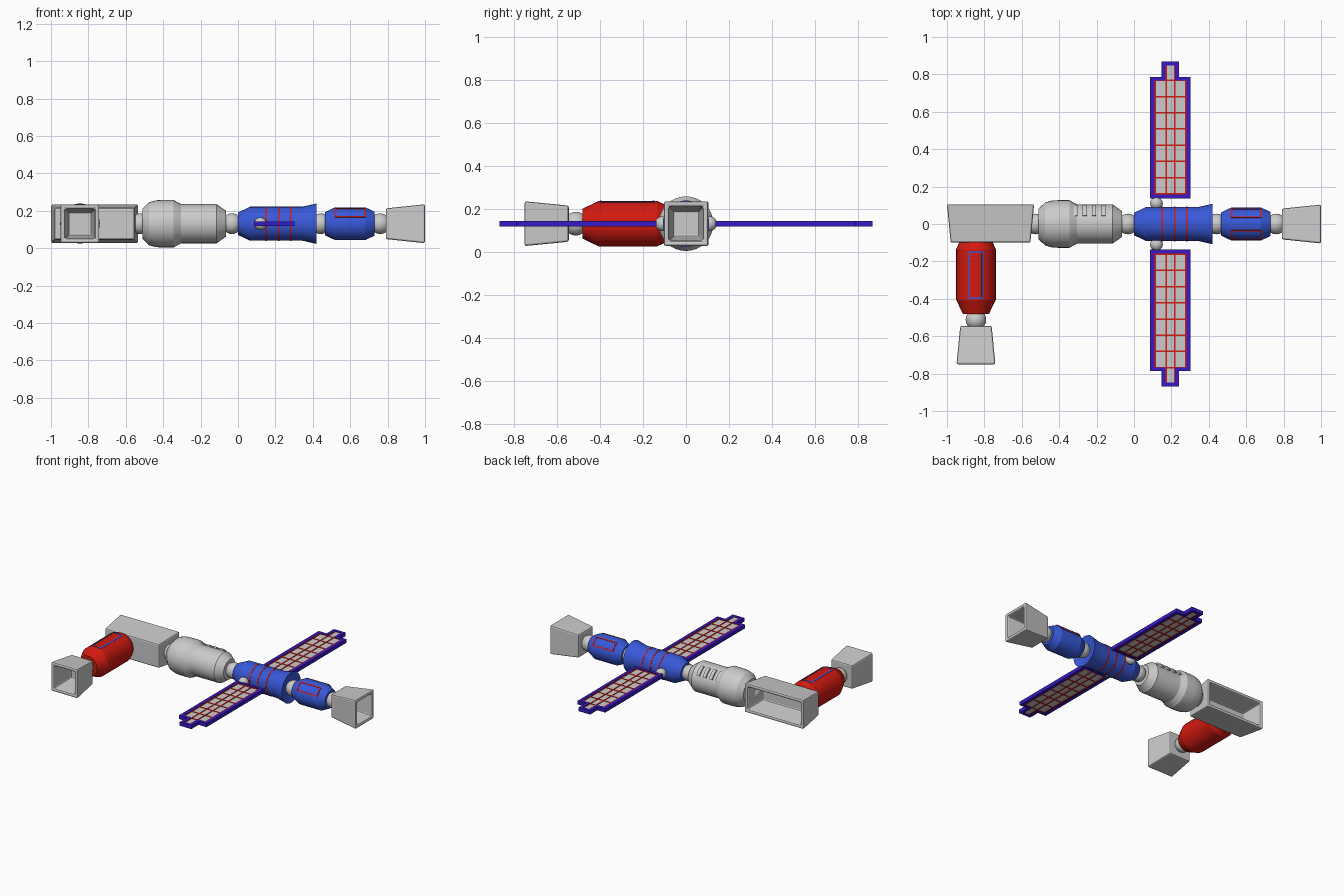
import bpy, bmesh
from math import sin, cos, pi, radians
from mathutils import Vector

if "Cube" in bpy.data.objects:
    bpy.data.objects.remove(bpy.data.objects["Cube"])

Z = 0.131  # height of the station axis


def mat(name, rgb):
    m = bpy.data.materials.new(name)
    m.diffuse_color = (*rgb, 1)
    m.use_nodes = True
    m.node_tree.nodes["Principled BSDF"].inputs["Base Color"].default_value = m.diffuse_color
    return m


BLUE = mat("blue", (0.04, 0.1, 0.7))
RED = mat("red", (0.65, 0.01, 0.005))
PURPLE = mat("purple", (0.04, 0.01, 0.55))


def loft(name, loops, origin=(0, 0, Z), axis=(0, 0, 1), material=None, closed=False, bevel=0, smooth=True):
    """Skin a list of point loops; local z runs along axis, local y points up."""
    rot = Vector(axis).to_track_quat('Z', 'Y') if axis != (0, 0, 1) else None
    bm = bmesh.new()
    rings = []
    for lp in loops:
        pts = [Vector(p) for p in lp]
        rings.append([bm.verts.new((rot @ p if rot else p) + Vector(origin)) for p in pts])
    n = len(rings[0])
    pairs = list(zip(rings, rings[1:]))
    if closed:
        pairs.append((rings[-1], rings[0]))
    else:
        bm.faces.new(rings[0])
        bm.faces.new(rings[-1])
    for a, b in pairs:
        for i in range(n):
            j = (i + 1) % n
            bm.faces.new((a[i], a[j], b[j], b[i]))
    bmesh.ops.recalc_face_normals(bm, faces=bm.faces)
    me = bpy.data.meshes.new(name)
    bm.to_mesh(me)
    bm.free()
    ob = bpy.data.objects.new(name, me)
    bpy.context.collection.objects.link(ob)
    if material:
        me.materials.append(material)
    if bevel:
        m = ob.modifiers.new("bevel", 'BEVEL')
        m.width, m.segments = bevel, 2
    elif smooth:
        bpy.ops.object.select_all(action='DESELECT')
        ob.select_set(True)
        bpy.context.view_layer.objects.active = ob
        bpy.ops.object.shade_smooth_by_angle(angle=radians(20))
    return ob


def lathe(name, profile, origin, axis, material=None, n=32):
    loops = [[(r * cos(2 * pi * i / n), r * sin(2 * pi * i / n), t) for i in range(n)] for t, r in profile]
    return loft(name, loops, origin, axis, material)


def ball(name, loc, r):
    bpy.ops.mesh.primitive_uv_sphere_add(segments=24, ring_count=14, radius=r, location=loc)
    bpy.context.object.name = name
    bpy.ops.object.shade_smooth()


def patch(name, r0, r1, a0, a1, t0, t1, origin, axis, material=None):
    """Curved slab on a round hull, angles in degrees measured from the top."""
    loops = []
    for i in range(7):
        a = radians(a0 + (a1 - a0) * i / 6)
        loops.append([(r * sin(a), r * cos(a), t) for r, t in ((r0, t0), (r1, t0), (r1, t1), (r0, t1))])
    loft(name, loops, origin, axis, material)


def outline(name, r, a0, a1, t0, t1, origin, axis, material):
    w, d = 0.008, 5
    for i, (b0, b1, s0, s1) in enumerate(((a0, a0 + d, t0, t1), (a1 - d, a1, t0, t1),
                                          (a0, a1, t0, t0 + w), (a0, a1, t1 - w, t1))):
        patch(f"{name}_{i}", r - 0.01, r + 0.002, b0, b1, s0, s1, origin, axis, material)


def hollow_box(name, origin, axis, length, base, rim, depth):
    """Flared box, open at its wide end."""
    def rect(h, t, k=0):
        x, y = h[0] - k, h[1] - k
        return [(-x, -y, t), (x, -y, t), (x, y, t), (-x, y, t)]
    loft(name, [rect(base, 0), rect(rim, length), rect(rim, length, 0.024),
                rect(base, length - depth, 0.022)], origin, axis, bevel=0.009)


X, FRONT, BACK = (1, 0, 0), (0, -1, 0), (0, 1, 0)
O = (0, 0, Z)

# open boxes
hollow_box("right_end_box", (0.79, 0, Z), X, 0.21, (0.082, 0.082), (0.104, 0.104), 0.17)
hollow_box("front_end_box", (-0.845, -0.545, Z), FRONT, 0.205, (0.084, 0.084), (0.104, 0.104), 0.17)
hollow_box("long_box", (-0.767, -0.1, Z), BACK, 0.205, (0.213, 0.085), (0.233, 0.104), 0.15)

# grey main hull with raised vents
lathe("grey_hull", [(-0.51, 0.082), (-0.475, 0.115), (-0.44, 0.125), (-0.41, 0.127), (-0.345, 0.127),
                    (-0.305, 0.105), (-0.115, 0.105), (-0.065, 0.07)], O, X)
for i in range(4):
    t = -0.325 + i * 0.05
    patch(f"vent_{i}", 0.095, 0.115, 24, 62, t, t + 0.023, O, X)

# blue core hull with red bands
lathe("blue_core", [(0, 0.06), (0.065, 0.091), (0.345, 0.091), (0.42, 0.108), (0.418, 0.1), (0.4, 0.05)],
      O, X, BLUE)
for i, t in enumerate((0.152, 0.218, 0.283)):
    lathe(f"red_band_{i}", [(t - 0.004, 0.0925), (t + 0.004, 0.0925)], O, X, RED)

# small blue hull with red outlines
lathe("blue_small_hull", [(0.465, 0.062), (0.52, 0.088), (0.68, 0.088), (0.73, 0.064)], O, X, BLUE)
for side, a in (("front", -67), ("back", 22)):
    outline(f"hatch_{side}", 0.088, a, a + 45, 0.518, 0.682, O, X, RED)

# red hull with blue outline
R = (-0.845, 0, Z)
lathe("red_hull", [(0.095, 0.088), (0.135, 0.106), (0.405, 0.106), (0.48, 0.07)], R, FRONT, RED)
outline("red_hull_hatch", 0.106, -22, 22, 0.147, 0.4, R, FRONT, BLUE)

# ball joints
for i, x in enumerate((-0.525, -0.032, 0.443, 0.76)):
    ball(f"joint_{i}", (x, 0, Z), 0.055)
ball("joint_front", (-0.845, -0.512, Z), 0.055)


# solar wings
def stepped(x0, x1, u0, u1, y0, y1, y2, s, z):
    return [(x, y * s, z) for x, y in ((x0, y0), (x1, y0), (x1, y1), (u1, y1),
                                       (u1, y2), (u0, y2), (u0, y1), (x0, y1))]


def bar(name, x0, x1, y0, y1, s, h, material):
    loft(name, [[(x0, y0 * s, z), (x1, y0 * s, z), (x1, y1 * s, z), (x0, y1 * s, z)] for z in (-h, h)],
         material=material, smooth=False)


OUT = (0.085, 0.303, 0.148, 0.24, 0.137, 0.787, 0.868)
INN = (0.109, 0.281, 0.169, 0.219, 0.158, 0.766, 0.848)
for side, s in (("front", -1), ("back", 1)):
    ball(f"wing_joint_{side}", (0.12, 0.11 * s, Z), 0.034)
    loft(f"wing_frame_{side}", [stepped(*OUT, s, -0.013), stepped(*OUT, s, 0.013),
                                stepped(*INN, s, 0.013), stepped(*INN, s, -0.013)],
         material=PURPLE, closed=True, smooth=False)
    loft(f"wing_panel_{side}", [stepped(*INN, s, -0.008), stepped(*INN, s, 0.008)], smooth=False)
    for i in range(8):
        y = 0.162 + i * 0.0865
        bar(f"wing_row_{side}_{i}", 0.109, 0.281, y - 0.004, y + 0.004, s, 0.0105, RED)
    for i, (x, y) in enumerate(((0.113, 0.766), (0.172, 0.848), (0.218, 0.848), (0.277, 0.766))):
        bar(f"wing_column_{side}_{i}", x - 0.004, x + 0.004, 0.158, y, s, 0.011, RED)
